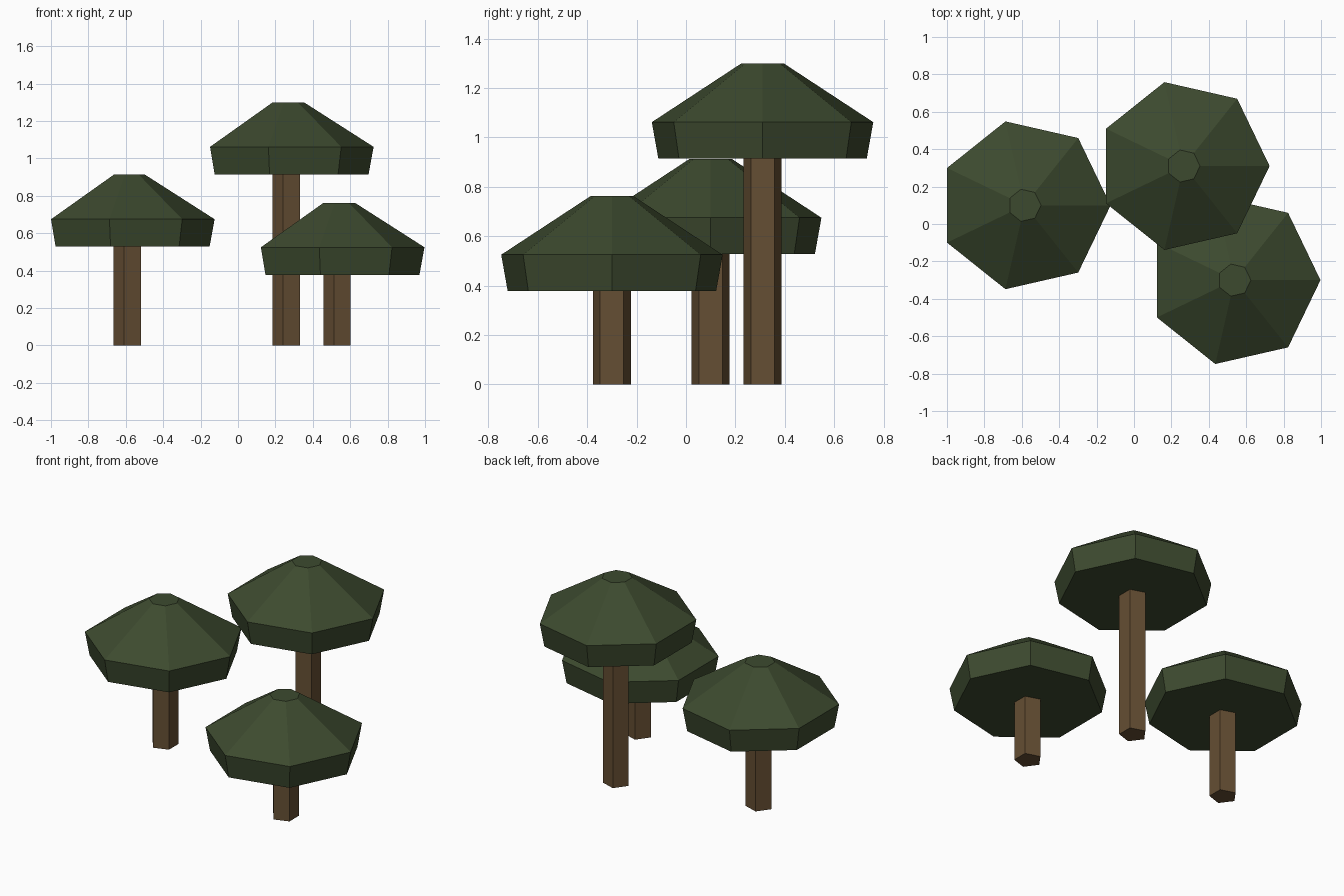
import bpy, bmesh
from math import cos, sin, pi

if "Cube" in bpy.data.objects:
    bpy.data.objects.remove(bpy.data.objects["Cube"])


def material(name, rgb):
    m = bpy.data.materials.new(name)
    m.diffuse_color = (*rgb, 1)
    m.use_nodes = True
    m.node_tree.nodes["Principled BSDF"].inputs["Base Color"].default_value = m.diffuse_color
    return m


def stacked_prism(name, x, y, sides, profile, mat, phase=0.0):
    """Flat-shaded solid: one ring of vertices per (radius, z), capped at both ends."""
    bm = bmesh.new()
    rings = [[bm.verts.new((r * cos(phase + 2 * pi * i / sides),
                            r * sin(phase + 2 * pi * i / sides), z))
              for i in range(sides)] for r, z in profile]
    for lo, hi in zip(rings, rings[1:]):
        for i in range(sides):
            j = (i + 1) % sides
            bm.faces.new((lo[i], lo[j], hi[j], hi[i]))
    bm.faces.new(rings[0][::-1])
    bm.faces.new(rings[-1])
    mesh = bpy.data.meshes.new(name)
    bm.to_mesh(mesh)
    bm.free()
    mesh.materials.append(mat)
    ob = bpy.data.objects.new(name, mesh)
    ob.location = (x, y, 0)
    bpy.context.collection.objects.link(ob)


bark = material("bark", (0.13, 0.077, 0.033))
leaves = material("leaves", (0.046, 0.068, 0.028))

# Trees: x, y and height of the canopy underside
trees = {"left": (-0.585, 0.10, 0.528),
         "back": (0.265, 0.31, 0.915),
         "front": (0.537, -0.30, 0.378)}

for side, (x, y, h) in trees.items():
    # Five-sided trunk, one corner pointing to -x
    stacked_prism(side + "_trunk", x, y, 5, [(0.081, 0), (0.081, h)], bark, pi)
    # Seven-sided canopy: flared skirt, then sloped roof with a small flat top
    stacked_prism(side + "_canopy", x, y, 7,
                  [(0.433, h), (0.46, h + 0.147), (0.088, h + 0.385)], leaves)
